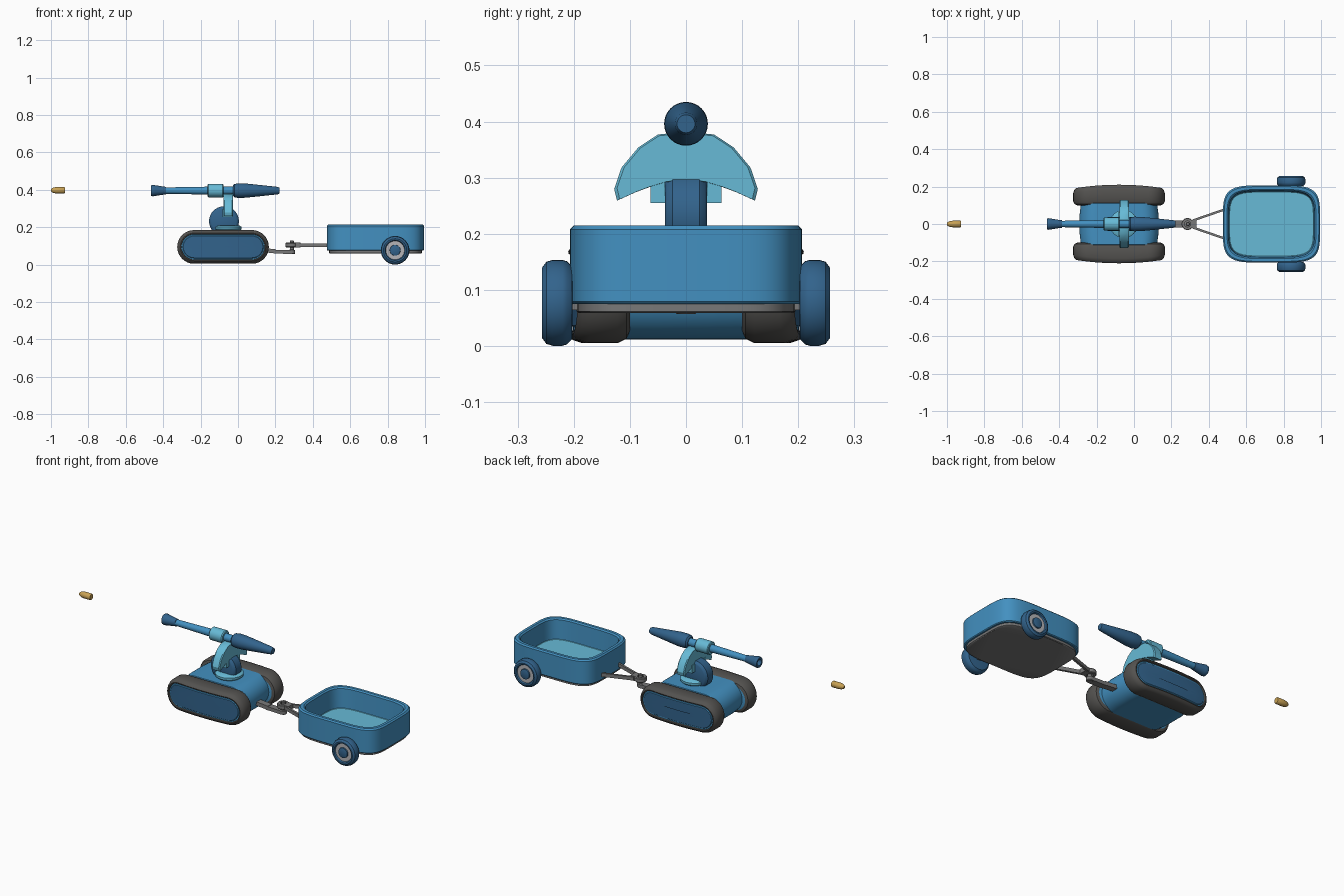
import bpy, bmesh, math
from mathutils import Vector

if "Cube" in bpy.data.objects:
    bpy.data.objects.remove(bpy.data.objects["Cube"])


def mat(name, r, g, b):
    m = bpy.data.materials.new(name)
    m.diffuse_color = (r, g, b, 1)
    m.use_nodes = True
    m.node_tree.nodes["Principled BSDF"].inputs["Base Color"].default_value = m.diffuse_color
    return m


MID = mat("mid_blue", 0.056, 0.28, 0.53)
DARK = mat("dark_blue", 0.032, 0.125, 0.262)
LIGHT = mat("light_blue", 0.135, 0.49, 0.67)
RUBBER = mat("dark_grey", 0.088, 0.085, 0.08)
STEEL = mat("steel_grey", 0.19, 0.19, 0.19)
RIM = mat("light_grey", 0.46, 0.46, 0.48)
BRASS = mat("brass", 0.58, 0.36, 0.09)


def loft(name, rings, mats, bands=None, angle=35, closed=False):
    """Skin a row of equal-length rings; bands gives a material index per strip."""
    bm = bmesh.new()
    vs = [[bm.verts.new(p) for p in r] for r in rings]
    n = len(vs[0])
    bands = bands or [0] * len(rings)
    for i in range(len(vs) if closed else len(vs) - 1):
        a, b = vs[i], vs[(i + 1) % len(vs)]
        for k in range(n):
            f = bm.faces.new((a[k], a[(k + 1) % n], b[(k + 1) % n], b[k]))
            f.material_index = bands[i]
    if not closed:
        bm.faces.new(vs[0]).material_index = bands[0]
        bm.faces.new(vs[-1]).material_index = bands[len(rings) - 1]
    bmesh.ops.recalc_face_normals(bm, faces=bm.faces)
    me = bpy.data.meshes.new(name)
    bm.to_mesh(me)
    bm.free()
    ob = bpy.data.objects.new(name, me)
    bpy.context.collection.objects.link(ob)
    for m in mats:
        me.materials.append(m)
    bpy.ops.object.select_all(action='DESELECT')
    ob.select_set(True)
    bpy.context.view_layer.objects.active = ob
    bpy.ops.object.shade_smooth_by_angle(angle=math.radians(angle))
    return ob


def lathe(name, axis, center, profile, mats, bands=None, n=32, closed=False):
    """Turn (position along axis, radius) pairs round the x, y or z axis."""
    c = Vector(center)
    rings = []
    for h, r in profile:
        ring = []
        for k in range(n):
            t = 2 * math.pi * k / n
            a, b = r * math.cos(t), r * math.sin(t)
            ring.append(c + Vector({'x': (h, a, b), 'y': (a, h, b), 'z': (a, b, h)}[axis]))
        rings.append(ring)
    return loft(name, rings, mats, bands, closed=closed)


def bar(name, p, q, w, h, m):
    """Square bar from p to q, w wide and h high."""
    p, q = Vector(p), Vector(q)
    d = (q - p).normalized()
    s = d.cross(Vector((0, 0, 1))).normalized()
    u = s.cross(d)
    off = [s * a * w / 2 + u * b * h / 2 for a, b in ((-1, -1), (1, -1), (1, 1), (-1, 1))]
    return loft(name, [[p + o for o in off], [q + o for o in off]], [m])


def stadium(cx, cz, half, r, inset):
    """Long rounded outline in x and z, with extra points along the straights."""
    s, r = half - r, max(r - inset, 0.002)
    pts = []
    for side in (1, -1):
        for k in range(17):
            t = math.pi * (k / 16 - 0.5)
            pts.append((cx + side * (s + r * math.cos(t)), cz + side * r * math.sin(t)))
        for k in range(1, 8):
            pts.append((cx + side * (s - 2 * s * k / 8), cz + side * r))
    return pts


# Tracks: rubber belt, blue groove and dark side panel, bowed outward
CX, CZ, HALF, R = -0.08, 0.095, 0.245, 0.09
SECTION = [(0.10, 0.085), (0.10, 0.022), (0.106, 0.008), (0.122, 0.0), (0.165, 0.0),
           (0.182, 0.006), (0.190, 0.016), (0.189, 0.021), (0.181, 0.023),
           (0.181, 0.029), (0.185, 0.032), (0.185, 0.085)]
BANDS = [1, 0, 0, 0, 0, 0, 0, 0, 1, 1, 2, 2]
for side, label in ((-1, "front"), (1, "back")):
    rings = []
    for y, inset in SECTION:
        ring = []
        for x, z in stadium(CX, CZ, HALF, R, inset):
            bow = 0.02 * (1 - ((x - CX) / HALF) ** 2) if y > 0.15 else 0
            ring.append((x, side * (y + bow), z))
        rings.append(ring)
    loft(label + "_track", rings, [RUBBER, MID, DARK], BANDS)

# Hull between the tracks
hull = [(-0.13, 0.03), (-0.11, 0.0), (-0.05, 0.0), (0.05, 0.0), (0.11, 0.0), (0.13, 0.03)]
rings = []
for y, inset in hull:
    rings.append([(x + (0.008 * (1 - (y / 0.1) ** 2)) * (1 if x > CX else -1), y, z)
                  for x, z in stadium(CX, 0.098, 0.205, 0.086, inset)])
loft("hull", rings, [MID])

# Turret base plate
lathe("turret_plate", 'z', (-0.055, 0, 0),
      [(0.175, 0.06), (0.19, 0.075), (0.202, 0.075), (0.21, 0.062)], [LIGHT], n=24)
# Swivel drum
lathe("swivel_drum", 'y', (-0.075, 0, 0.232),
      [(-0.037, 0.066), (-0.034, 0.072), (-0.024, 0.08), (0.024, 0.08),
       (0.034, 0.072), (0.037, 0.066)], [DARK])

# Curved yoke carrying the gun, with two cheeks
half = [(0.0, 0.382), (0.05, 0.377), (0.085, 0.354), (0.115, 0.318), (0.128, 0.28),
        (0.123, 0.259), (0.09, 0.274), (0.063, 0.284), (0.036, 0.292), (0.0, 0.296)]
outline = half + [(-y, z) for y, z in half[-2:0:-1]]


def yoke_ring(x, s):
    return [(x, y * s, 0.32 + (z - 0.32) * s) for y, z in outline]


loft("yoke", [yoke_ring(-0.078, 0.96), yoke_ring(-0.073, 1), yoke_ring(-0.033, 1),
              yoke_ring(-0.028, 0.96)], [LIGHT], angle=30)
for side, label in ((-1, "front"), (1, "back")):
    bar(label + "_yoke_cheek", (-0.082, side * 0.05, 0.277), (-0.03, side * 0.05, 0.277),
        0.026, 0.044, LIGHT)

# Gun: muzzle, barrel, collar and tapered rear
GZ = 0.396
lathe("muzzle", 'x', (0, 0, GZ),
      [(-0.435, 0.015), (-0.464, 0.018), (-0.465, 0.028), (-0.455, 0.031),
       (-0.445, 0.029), (-0.395, 0.021), (-0.385, 0.020)], [DARK])
lathe("barrel", 'x', (0, 0, GZ), [(-0.39, 0.017), (-0.16, 0.021), (-0.02, 0.021)], [MID])
lathe("barrel_collar", 'x', (0, 0, GZ),
      [(-0.162, 0.032), (-0.158, 0.036), (-0.082, 0.036), (-0.077, 0.032)], [LIGHT])
lathe("gun_rear", 'x', (0, 0, GZ),
      [(-0.028, 0.026), (-0.02, 0.035), (0.0, 0.039), (0.04, 0.038), (0.09, 0.033),
       (0.212, 0.020), (0.222, 0.016)], [DARK])

# Flying shell
lathe("shell", 'x', (0, 0, GZ + 0.002),
      [(-1.0, 0.006), (-0.996, 0.010), (-0.985, 0.015), (-0.97, 0.0175),
       (-0.929, 0.0175), (-0.925, 0.015)], [BRASS], n=24)

# Tow hook on the hull
bar("tow_bar", (0.10, 0, 0.08), (0.20, 0, 0.072), 0.036, 0.022, STEEL)
bar("tow_bar_end", (0.19, 0, 0.070), (0.288, 0, 0.067), 0.036, 0.02, STEEL)
lathe("tow_pin", 'z', (0.288, 0, 0),
      [(0.057, 0.015), (0.06, 0.018), (0.078, 0.018), (0.08, 0.011), (0.126, 0.011),
       (0.13, 0.008)], [STEEL], n=20)

# Trailer hitch ring and drawbars
lathe("hitch_ring", 'z', (0.286, 0, 0),
      [(0.092, 0.016), (0.118, 0.016), (0.118, 0.029), (0.114, 0.032), (0.096, 0.032),
       (0.092, 0.029)], [STEEL], closed=True)
bar("hitch_block", (0.305, 0, 0.105), (0.335, 0, 0.105), 0.045, 0.026, STEEL)
for side, label in ((-1, "front"), (1, "back")):
    bar(label + "_drawbar", (0.315, side * 0.019, 0.104), (0.50, side * 0.083, 0.104),
        0.012, 0.02, STEEL)


# Trailer tub: bowed rounded rectangle with a hollow inside
def tub(z, inset, n=4.6, count=64):
    ring = []
    for k in range(count):
        t = 2 * math.pi * (k + 0.5) / count
        c, s = math.cos(t), math.sin(t)
        ring.append((0.735 + (0.26 - inset) * math.copysign(abs(c) ** (2 / n), c),
                     (0.207 - inset) * math.copysign(abs(s) ** (2 / n), s), z))
    return ring


loft("trailer_tub",
     [tub(0.075, 0.004), tub(0.079, 0), tub(0.208, 0), tub(0.215, 0.007), tub(0.215, 0.022),
      tub(0.208, 0.029), tub(0.10, 0.034), tub(0.098, 0.036)],
     [MID, LIGHT], [0, 0, 0, 0, 0, 0, 1, 1])
loft("trailer_chassis", [tub(0.059, 0.016), tub(0.062, 0.012), tub(0.078, 0.012)], [STEEL])

# Trailer wheels: dark tyre, pale rim ring and dark hub
bar("axle", (0.84, -0.21, 0.077), (0.84, 0.21, 0.077), 0.025, 0.025, STEEL)
for side, label in ((-1, "front"), (1, "back")):
    prof = [(0.202, 0.055), (0.203, 0.065), (0.212, 0.074), (0.22, 0.0765), (0.238, 0.0765),
            (0.249, 0.073), (0.257, 0.062), (0.256, 0.054), (0.248, 0.050), (0.248, 0.029),
            (0.255, 0.028), (0.257, 0.024)]
    lathe(label + "_trailer_wheel", 'y', (0.84, 0, 0.077), [(side * h, r) for h, r in prof],
          [DARK, RIM], [0] * 8 + [1, 0, 0, 0], n=40)
